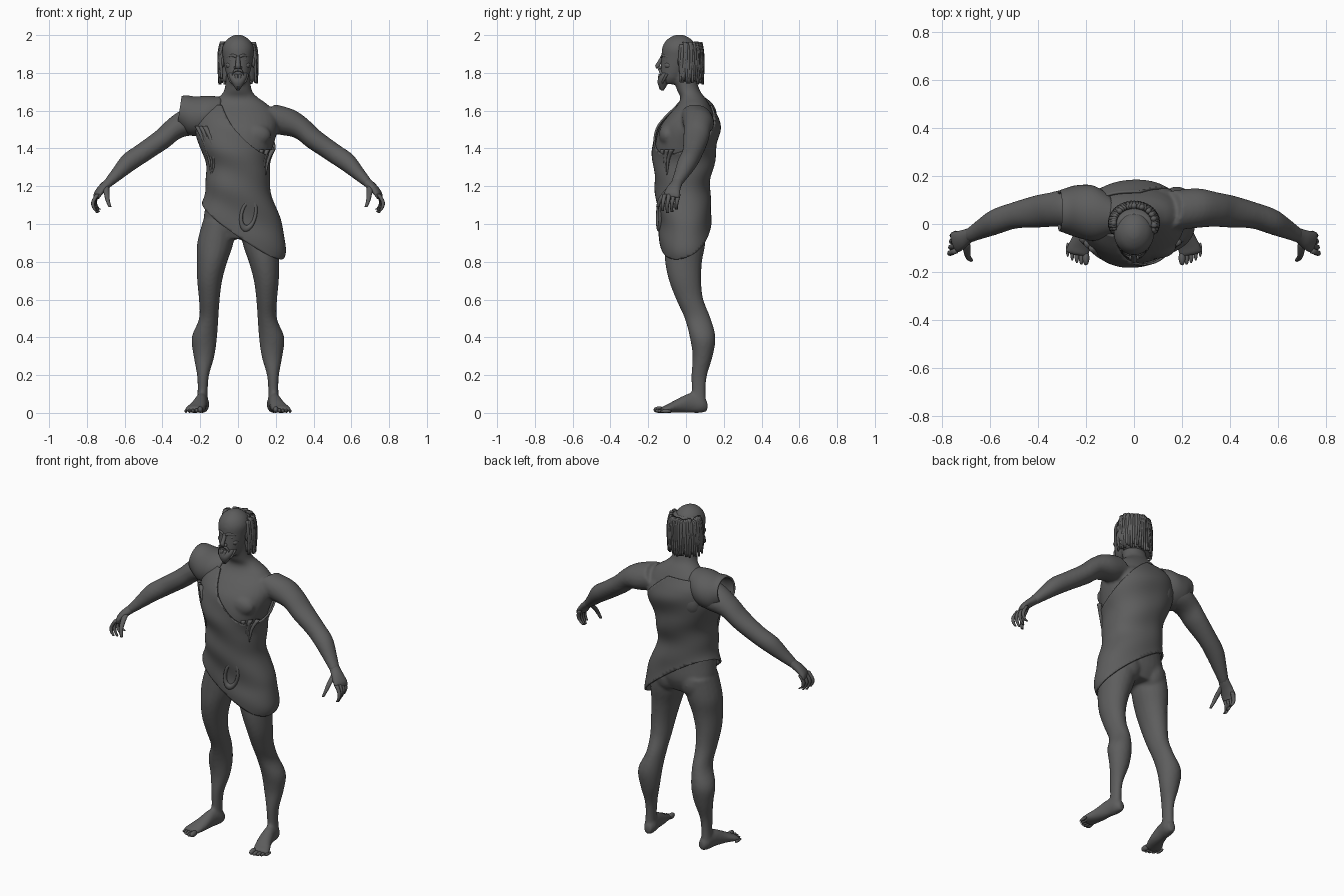
import bpy, bmesh, math, random
from mathutils import Vector, Matrix

random.seed(4)
cube = bpy.data.objects.get("Cube")
if cube:
    bpy.data.objects.remove(cube, do_unlink=True)

stone = bpy.data.materials.new("dark grey stone")
stone.use_nodes = True
GREY = (0.11, 0.11, 0.11, 1)
stone.diffuse_color = GREY
stone.node_tree.nodes["Principled BSDF"].inputs["Base Color"].default_value = GREY

UP = (0, 0, 1)


def smooth_path(points, steps):
    """Catmull-Rom interpolation of stations of any dimension."""
    pts = [Vector(p) for p in points]
    out = []
    for i in range(len(pts) - 1):
        b, c = pts[i], pts[i + 1]
        a = pts[i - 1] if i else b
        d = pts[i + 2] if i + 2 < len(pts) else c
        for k in range(steps):
            t = k / steps
            out.append(b + (c - a) * (t / 2) + (a * 2 - b * 5 + c * 4 - d) * (t * t / 2)
                       + (b * 3 - a - c * 3 + d) * (t ** 3 / 2))
    return out + [pts[-1]]


def tube(bm, stations, axis=UP, side=1, sides=20, steps=4, square=1.0, caps=True):
    """Loft oval rings (x, y, z, half width, half depth); side=-1 mirrors in x."""
    n = Vector(axis).normalized()
    if abs(n.z) > 0.95:
        u, v = Vector((1, 0, 0)), Vector((0, 1, 0))
    else:
        u = n.cross(Vector(UP)).normalized()
        v = u.cross(n)
    rings = []
    for s in smooth_path(stations, steps):
        ring = []
        for k in range(sides):
            t = math.tau * k / sides
            c, d = math.cos(t), math.sin(t)
            c = math.copysign(abs(c) ** square, c)
            d = math.copysign(abs(d) ** square, d)
            p = Vector(s[:3]) + u * (s[3] * c) + v * (s[4] * d)
            ring.append(bm.verts.new((p.x * side, p.y, p.z)))
        rings.append(ring)
    for lo, hi in zip(rings, rings[1:]):
        for k in range(sides):
            j = (k + 1) % sides
            bm.faces.new((lo[k], lo[j], hi[j], hi[k]))
    if caps:
        bm.faces.new(rings[0][::-1])
        bm.faces.new(rings[-1])


def ball(bm, centre, size):
    m = Matrix.Translation(centre) @ Matrix.Diagonal((*size, 1))
    bmesh.ops.create_uvsphere(bm, u_segments=18, v_segments=12, radius=1, matrix=m)


def rope(bm, points, radius, tip=0.4, axis=UP, side=1):
    """Thin tapering strand."""
    last = len(points) - 1
    tube(bm, [(*p, radius * (1 + (tip - 1) * i / last), radius * (1 + (tip - 1) * i / last))
              for i, p in enumerate(points)], axis, side, sides=8, steps=3)


def finish(name, bm):
    bmesh.ops.recalc_face_normals(bm, faces=bm.faces[:])
    me = bpy.data.meshes.new(name)
    bm.to_mesh(me)
    bm.free()
    me.materials.append(stone)
    me.shade_smooth()
    ob = bpy.data.objects.new(name, me)
    bpy.context.collection.objects.link(ob)
    return ob


# Torso profile: height, y centre, half width, half depth
TRUNK = [(1.2, -.02, .155, .13), (1.3, -.012, .153, .142), (1.4, -.01, .182, .155),
         (1.5, .01, .21, .155), (1.57, .027, .205, .125), (1.63, .04, .16, .085)]
HIPS = [(.92, 0, .13, .09), (1, 0, .18, .12), (1.1, -.01, .172, .125)]
NECK = [(1.67, .035, .105, .065), (1.71, .012, .072, .06), (1.8, -.015, .062, .06)]

# Body: limbs, trunk and head blended into one skin
body = bmesh.new()
tube(body, [(0, y, z, a, b) for z, y, a, b in HIPS + TRUNK + NECK], sides=32, square=.92)
tube(body, [(0, -.085, 1.74, .03, .03), (0, -.075, 1.77, .053, .06), (0, -.055, 1.82, .069, .08),
            (0, -.04, 1.88, .08, .09), (0, -.037, 1.93, .084, .09), (0, -.035, 1.97, .065, .072),
            (0, -.035, 1.995, .032, .036), (0, -.035, 2.003, .006, .006)], sides=28)
for s in (1, -1):
    tube(body, [(.1, 0, 1.02, .085, .11), (.12, -.005, .9, .096, .108), (.137, -.013, .8, .08, .098),
                (.15, -.005, .7, .066, .085), (.152, .02, .6, .055, .072), (.155, .062, .5, .051, .069),
                (.178, .088, .4, .067, .068), (.18, .088, .3, .055, .053), (.185, .07, .2, .032, .042),
                (.187, .067, .12, .027, .037), (.19, .07, .04, .03, .038)], side=s)
    tube(body, [(.15, .055, 1.57, .085, .08), (.25, .065, 1.54, .085, .08), (.335, .06, 1.505, .073, .06),
                (.4, .052, 1.45, .068, .055), (.5, .035, 1.38, .055, .052), (.58, .008, 1.325, .053, .05),
                (.645, -.025, 1.26, .04, .035), (.69, -.05, 1.215, .03, .025)],
         axis=(.8, -.15, -.6), side=s)
    # Foot
    tube(body, [(.18, .113, .035, .02, .025), (.185, .08, .045, .034, .045), (.195, .02, .052, .034, .052),
                (.21, -.05, .036, .043, .036), (.23, -.1, .022, .05, .022), (.236, -.13, .016, .046, .016)],
         axis=(.2, -1, 0), side=s)
    ball(body, (s * .085, .05, .98), (.08, .068, .09))
    ball(body, (s * .09, -.1, 1.47), (.085, .045, .06))
    ball(body, (s * .1, .1, 1.5), (.08, .06, .09))
skin = finish("body", body)
remesh = skin.modifiers.new("blend", 'REMESH')
remesh.mode = 'VOXEL'
remesh.voxel_size = .009
remesh.use_smooth_shade = True
soften = skin.modifiers.new("soften", 'SMOOTH')
soften.factor = .5
soften.iterations = 5

# Hands and toes
for s, label in ((1, "left"), (-1, "right")):
    hand = bmesh.new()
    tube(hand, [(.67, -.04, 1.235, .028, .024), (.69, -.05, 1.215, .031, .024), (.717, -.065, 1.19, .038, .022),
                (.742, -.075, 1.16, .044, .018), (.75, -.077, 1.14, .04, .012)],
         axis=(.6, -.2, -.7), side=s, sides=16)
    for i in range(4):
        y = -.112 + i * .024
        drop = (.01, 0, .005, .018)[i]
        rope(hand, [(.742, y, 1.16), (.766 - i * .003, y - .008, 1.12),
                    (.765 - i * .006, y - .012, 1.09), (.752 - i * .008, y - .01, 1.058 + drop)],
             .0125, .55, side=s)
    rope(hand, [(.70, -.075, 1.2), (.695, -.115, 1.16), (.69, -.138, 1.125), (.678, -.15, 1.09)],
         .018, .45, side=s)
    finish(label + "_hand", hand)
    toes = bmesh.new()
    for i in range(5):
        size = .013 - .001 * i + (.004 if i == 0 else 0)
        x, y = .2 + i * .019, -.142 + i * i * .0022
        ball(toes, (s * x, y, size), (size * .85, .03, size))
    finish(label + "_toes", toes)

# Face details
face = bmesh.new()
rope(face, [(0, -.122, 1.89), (0, -.138, 1.86), (0, -.15, 1.838), (0, -.142, 1.822)], .011, 1.3)
ball(face, (0, -.108, 1.803), (.024, .026, .006))
for s in (1, -1):
    rope(face, [(.008, -.125, 1.886), (.032, -.121, 1.893), (.06, -.096, 1.885)], .01, .5, (1, 0, 0), s)
    ball(face, (s * .033, -.109, 1.869), (.014, .012, .008))
    ball(face, (s * .013, -.139, 1.828), (.009, .011, .008))
    ball(face, (s * .082, -.025, 1.86), (.01, .02, .032))
    ball(face, (s * .043, -.093, 1.84), (.022, .022, .018))
finish("face_features", face)

# Beard and moustache
beard = bmesh.new()
tube(beard, [(0, -.1, 1.8, .05, .03), (0, -.112, 1.775, .047, .034), (0, -.122, 1.745, .032, .028),
             (0, -.125, 1.708, .008, .008)], square=.9)
for s in (1, -1):
    rope(beard, [(0, -.138, 1.818), (.022, -.136, 1.808), (.037, -.122, 1.775)], .01, .5, (1, 0, 0), s)
    for i in range(4):
        rope(beard, [(.05 - i * .013, -.1 - i * .012, 1.795), (.04 - i * .011, -.122 - i * .007, 1.755),
                     (.018 - i * .005, -.128 - i * .003, 1.712 + (3 - i) * .008)], .009, .4, side=s)
finish("beard", beard)

# Horseshoe of long hair around the bald crown
hair = bmesh.new()
tube(hair, [(0, .025, 1.755, .09, .055), (0, .025, 1.85, .093, .057), (0, .012, 1.93, .086, .056),
            (0, 0, 1.962, .07, .045)], sides=28)
for layer in (0, 1):
    count = 30
    for i in range(count):
        t = math.radians(-24 + 228 * (i + layer / 2) / (count - layer))
        wave = random.uniform(-.05, .05)
        top = 1.958 - layer * .05 + random.uniform(-.01, .01)
        end = 1.745 + layer * .03 + random.uniform(-.008, .02)
        path = []
        for f, r in ((0, .84), (.25, .98), (.6, 1.02), (1, 1)):
            a = t + wave * math.sin(f * 5)
            path.append((.099 * r * math.cos(a), .005 + .083 * r * math.sin(a), top + (end - top) * f))
        rope(hair, path, .012, .5)
finish("hair", hair)

# Tunic: loose shell trimmed along a slanting neckline and hem
tunic = bmesh.new()
EASE = .016
SKIRT = [(.78, 0, .23, .135), (.84, 0, .248, .14), (.92, 0, .25, .142), (1, 0, .232, .142), (1.1, -.01, .196, .142)]
shell = SKIRT + [(z, y, a + EASE, b + EASE) for z, y, a, b in TRUNK]
tube(tunic, [(0, y, z, a, b) for z, y, a, b in shell], sides=64, steps=6, square=.9, caps=False)
for v in tunic.verts:
    fold = math.sin(34 * (v.co.z + .5 * v.co.x)) * .004
    v.co += Vector((v.co.x, v.co.y, 0)).normalized() * fold


def trim(a, b, c, **keep):
    a, b, c = Vector(a), Vector(b), Vector(c)
    geom = tunic.verts[:] + tunic.edges[:] + tunic.faces[:]
    bmesh.ops.bisect_plane(tunic, geom=geom, plane_co=a, plane_no=(b - a).cross(c - a), **keep)


trim((-.12, -.02, 1.68), (.15, -.13, 1.36), (.18, .17, 1.5), clear_outer=True)
trim((-.18, 0, 1.12), (.15, -.14, .83), (.2, .13, .91), clear_inner=True)
# Shoulder drape over the right arm
tube(tunic, [(-.1, .035, 1.585, .085, .088), (-.17, .045, 1.575, .115, .105), (-.24, .053, 1.572, .108, .104),
             (-.285, .055, 1.59, .094, .092), (-.31, .055, 1.6, .085, .078)],
     axis=(-1, 0, .15), sides=40, caps=False)
cloth = finish("tunic", tunic)
thick = cloth.modifiers.new("thickness", 'SOLIDIFY')
thick.thickness = .01

# Gathered folds at the sides and the looped knot at the hip
folds = bmesh.new()
for i in range(3):
    rope(folds, [(-.215 + i * .02, -.06 - i * .02, 1.52), (-.175 + i * .02, -.1 - i * .018, 1.43),
                 (-.15 + i * .012, -.1 - i * .012, 1.33), (-.14, -.1, 1.25)], .015, .3)
    rope(folds, [(.185 - i * .03, -.075 - i * .025, 1.395), (.16 - i * .022, -.095 - i * .015, 1.34),
                 (.145 - i * .01, -.1 - i * .008, 1.26)], .014, .3)
finish("side_folds", folds)
loop = bpy.ops.mesh.primitive_torus_add(major_radius=.05, minor_radius=.012, major_segments=32,
                                        minor_segments=10, location=(.055, -.14, 1.05),
                                        rotation=(math.radians(90), math.radians(12), math.radians(10)))
knot = bpy.context.object
knot.name = "hip_knot"
knot.scale = (.75, 1.5, 1)
knot.data.materials.append(stone)
knot.data.shade_smooth()
